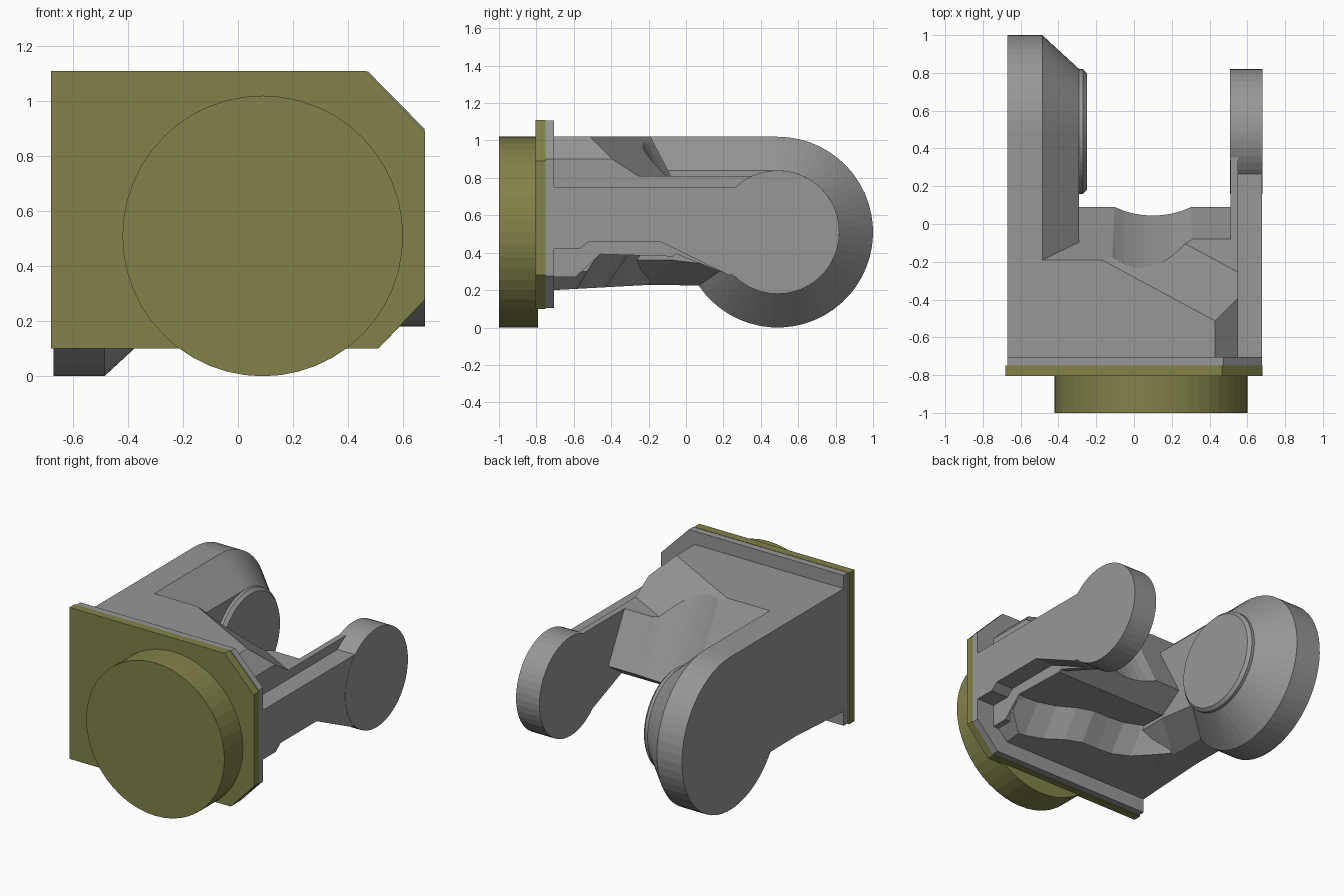
import bpy, bmesh
from math import sin, cos, radians, tau
from mathutils import Vector

if "Cube" in bpy.data.objects:
    bpy.data.objects.remove(bpy.data.objects["Cube"])


def colour(name, rgb):
    m = bpy.data.materials.new(name)
    m.diffuse_color = (*rgb, 1)
    m.use_nodes = True
    m.node_tree.nodes["Principled BSDF"].inputs["Base Color"].default_value = m.diffuse_color
    return m


olive = colour("olive", (.222, .222, .066))
grey = colour("dark_grey", (.31, .31, .31))


def loft(name, rings, mat=grey):
    """Join matching closed rings of 3D points and cap both ends."""
    bm = bmesh.new()
    vs = [[bm.verts.new(p) for p in r] for r in rings]
    n = len(rings[0])
    for a, b in zip(vs, vs[1:]):
        for i in range(n):
            j = (i + 1) % n
            bm.faces.new((a[i], a[j], b[j], b[i]))
    bm.faces.new(vs[0])
    bm.faces.new(vs[-1])
    bmesh.ops.recalc_face_normals(bm, faces=bm.faces)
    me = bpy.data.meshes.new(name)
    bm.to_mesh(me)
    bm.free()
    ob = bpy.data.objects.new(name, me)
    bpy.context.collection.objects.link(ob)
    me.materials.append(mat)
    return ob


def at_x(x, pts):
    return [(x, y, z) for y, z in pts]


def at_y(y, pts):
    return [(x, y, z) for x, z in pts]


def circle(cx, cy, r, n=48):
    return [(cx + r * cos(tau * i / n), cy + r * sin(tau * i / n)) for i in range(n)]


def clip(ob, point, normal):
    """Cut away everything on the normal's side of a plane."""
    bm = bmesh.new()
    bm.from_mesh(ob.data)
    r = bmesh.ops.bisect_plane(bm, geom=bm.verts[:] + bm.edges[:] + bm.faces[:],
                               plane_co=point, plane_no=normal, clear_outer=True)
    edges = [e for e in r["geom_cut"] if isinstance(e, bmesh.types.BMEdge)]
    bmesh.ops.contextual_create(bm, geom=edges)
    bmesh.ops.recalc_face_normals(bm, faces=bm.faces)
    bm.to_mesh(ob.data)
    bm.free()


# Mounting plates and round boss
plate = [(-.68, .10), (.51, .10), (.68, .28), (.68, .89), (.465, 1.11), (-.68, 1.11)]
back_plate = [(-.67, .105), (.515, .105), (.678, .275), (.678, .9), (.473, 1.108), (-.67, 1.108)]
loft("front_plate", [at_y(-.805, plate), at_y(-.75, plate)], olive)
loft("back_plate", [at_y(-.75, back_plate), at_y(-.705, back_plate)])
boss = circle(.09, .51, .51)
loft("round_boss", [at_y(-1, boss), at_y(-.79, boss)], olive)


# Left arm: slab with round end, tapering inward
def arm_outline(r, low):
    arc = [(.49 + r * cos(radians(a)), .51 + r * sin(radians(a)))
           for a in [-146 + 236 * i / 36 for i in range(37)]]
    return low + arc + [(-.19, .51 + r), (-.71, .51 + r)]


outer = arm_outline(.51, [(-.71, .20), (-.2, .228)])
inner = arm_outline(.33, [(-.71, .36), (-.07, .36)])
loft("left_arm", [at_x(-.67, outer), at_x(-.485, outer), at_x(-.29, inner)])
loft("left_pivot_pad", [at_x(x, circle(.49, .51, r))
                        for x, r in ((-.305, .33), (-.27, .33), (-.25, .31))])

# Centre block: a low part and a high part with a sloping top
lower = [(-.71, .40), (-.07, .38), (.09, .49), (-.08, .81), (-.71, .81)]
upper = [(-.71, .81), (-.08, .81), (-.19, 1.02), (-.71, 1.02)]
low_block = loft("lower_block", [at_x(-.5, lower), at_x(.55, lower)])
high_block = loft("upper_block", [at_x(-.5, upper), at_x(.55, upper)])
clip(high_block, (-.17, -.19, 1.02), Vector((.35, .65, 1)))
clip(high_block, (.43, -.5, 1.02), Vector((1, 0, 1)))

# Long groove down the back slope
d = Vector((0, .48, -.877))
side = Vector((0, .877, .48))
mid = Vector((.1, .03, .485)) + side * .40
rings = [[mid + d * t + Vector((.4 * cos(tau * i / 48), 0, 0)) + side * .4 * sin(tau * i / 48)
          for i in range(48)] for t in (-1, .6)]
cutter = loft("groove_cutter", rings)
cutter.hide_render = True
cutter.hide_viewport = True
for ob in (low_block, high_block):
    m = ob.modifiers.new("groove", "BOOLEAN")
    m.operation = "DIFFERENCE"
    m.solver = "EXACT"
    m.object = cutter

# Lower rim around the hollow underside, its wall sloping up into the hollow
rim = [(-.6, -.71), (.54, -.71), (.54, -.59), (.4, -.58), (.28, -.54), (.17, -.47), (.06, -.43),
       (-.06, -.43), (-.17, -.42), (-.28, -.37), (-.38, -.28), (-.46, -.2), (-.6, -.2)]
rim_low = [(x, y, .20 + .055 * (y + .71)) for x, y in rim]
rim_top = [(x, y + (.14 if y > -.7 else 0), .42) for x, y in rim]
rim_ob = loft("underside_rim", [rim_low, rim_top])
clip(rim_ob, (.44, -.6, .2), Vector((1, 0, -1)))

# Right arm: thin inner web, stepped outer bar and round end
web = [(-.71, .27), (-.59, .27), (-.45, .40), (-.07, .40), (.31, .25), (.5, .25),
       (.5, .81), (-.71, .81)]
bar = [(-.71, .42), (-.57, .42), (-.52, .46), (-.14, .46), (.23, .28), (.5, .28),
       (.5, .75), (-.71, .75)]
loft("right_arm_web", [at_x(.51, web), at_x(.55, web)])
loft("right_arm_bar", [at_x(.54, bar), at_x(.678, bar)])
disc = circle(.49, .51, .33)
loft("right_round_end", [at_x(.508, disc), at_x(.68, disc)])
